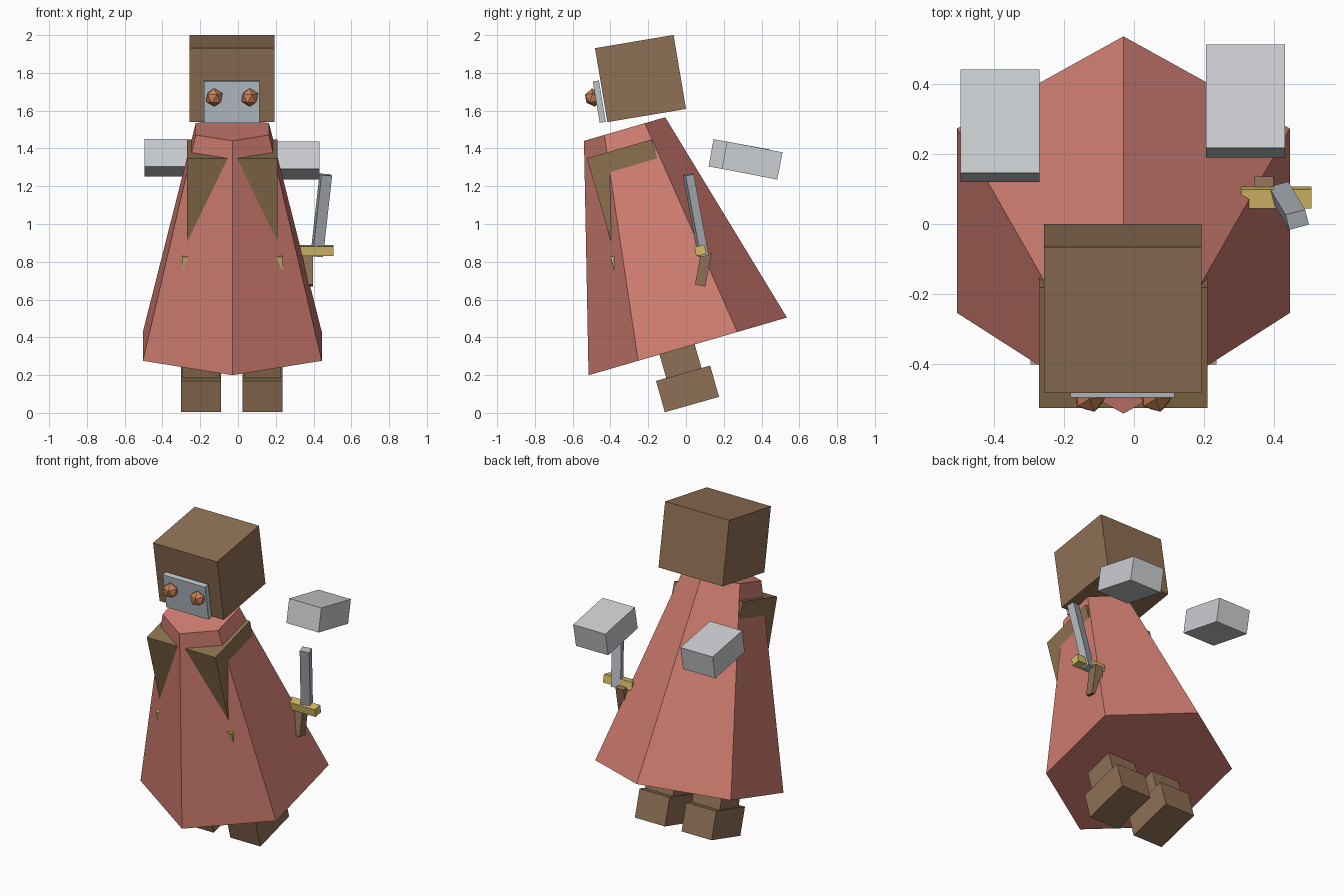
import bpy, bmesh
from math import sin, cos, pi, radians
from mathutils import Matrix, Vector

cube = bpy.data.objects.get("Cube")
if cube:
    bpy.data.objects.remove(cube, do_unlink=True)


def material(name, r, g, b):
    m = bpy.data.materials.new(name)
    m.use_nodes = True
    m.diffuse_color = (r, g, b, 1)
    m.node_tree.nodes["Principled BSDF"].inputs["Base Color"].default_value = (r, g, b, 1)
    return m


RED = material("robe_red", .63, .205, .162)
BROWN = material("leather_brown", .275, .162, .089)
OLIVE = material("vest_brown", .262, .162, .075)
PALE = material("pale_grey", .60, .62, .64)
PLATE = material("plate_grey", .50, .56, .60)
STEEL = material("blade_grey", .42, .45, .485)
GOLD = material("gold", .68, .515, .14)
AMBER = material("eye_amber", .58, .22, .09)

MID = -.03  # centre line of the figure


def finish(name, bm, mat, matrix):
    bmesh.ops.recalc_face_normals(bm, faces=bm.faces)
    mesh = bpy.data.meshes.new(name)
    bm.to_mesh(mesh)
    bm.free()
    mesh.materials.append(mat)
    ob = bpy.data.objects.new(name, mesh)
    ob.matrix_world = matrix
    bpy.context.collection.objects.link(ob)
    return ob


def box(name, mat, size, matrix):
    bm = bmesh.new()
    bmesh.ops.create_cube(bm, size=1)
    bmesh.ops.scale(bm, vec=size, verts=bm.verts)
    return finish(name, bm, mat, matrix)


def tilted(x, y, z, degrees):
    return Matrix.Translation((x, y, z)) @ Matrix.Rotation(radians(degrees), 4, 'X')


def along(start, end, roll=0):
    """Place a part with its z axis running from start to end."""
    a, b = Vector(start), Vector(end)
    turn = (b - a).to_track_quat('Z', 'Y').to_matrix().to_4x4()
    up = Vector((1, 0, 0)) - (b - a).normalized() * (b - a).normalized().x
    z = (b - a).normalized()
    x = up.normalized()
    turn = Matrix((x, z.cross(x), z)).transposed().to_4x4()
    return Matrix.Translation((a + b) / 2) @ turn @ Matrix.Rotation(radians(roll), 4, 'Z')


# Robe: six-sided tapered body leaning forward, origin at its top
lean = tilted(MID, -.325, 1.5025, 16.2)
bm = bmesh.new()
rings = []
for radius, z in ((.547, -1.198), (.224, 0)):
    rings.append([bm.verts.new((radius * sin(i * pi / 3), radius * cos(i * pi / 3), z))
                  for i in range(6)])
    bm.faces.new(rings[-1])
for i in range(6):
    j = (i + 1) % 6
    bm.faces.new((rings[0][i], rings[0][j], rings[1][j], rings[1][i]))
finish("robe", bm, RED, lean)

# Vest and belt: boxes whose corners show through the robe
box("vest", OLIVE, (.48, .358, .54), lean @ Matrix.Translation((0, -.056, -.363)))
box("belt", GOLD, (.53, .41, .12), lean @ Matrix.Translation((0, -.056, -.689)))

# Head with face plate and faceted eyes
box("head", BROWN, (.448, .422, .397), tilted(MID - .002, -.241, 1.77, 9.5))
box("face_plate", PLATE, (.296, .033, .222), tilted(MID - .003, -.459, 1.648, 9.5))

for side, label in ((-1, "right"), (1, "left")):
    bm = bmesh.new()
    bmesh.ops.create_icosphere(bm, subdivisions=1, radius=.049)
    finish(label + "_eye", bm, AMBER, tilted(MID - .002 + side * .094, -.49, 1.67, 9.5))

    # Legs and feet
    x = MID - .003 + side * .163
    box(label + "_foot", BROWN, (.21, .298, .172), tilted(x, .008, .127, 15.8))
    box(label + "_leg", BROWN, (.194, .194, .4), tilted(x, -.066, .40, 16.2))

# Floating hands
box("right_hand", PALE, (.225, .3, .147), tilted(-.382, .28, 1.35, -10.3))
box("left_hand", PALE, (.225, .3, .147), tilted(.318, .35, 1.336, -11))

# Dagger
box("dagger_blade", STEEL, (.058, .045, .44),
    along((.417, .092, .83), (.465, .012, 1.262), 14))
box("dagger_guard", GOLD, (.2, .055, .05), tilted(.405, .076, .86, 10))
box("dagger_handle", BROWN, (.056, .056, .18),
    along((.37, .075, .675), (.37, .108, .85)))
